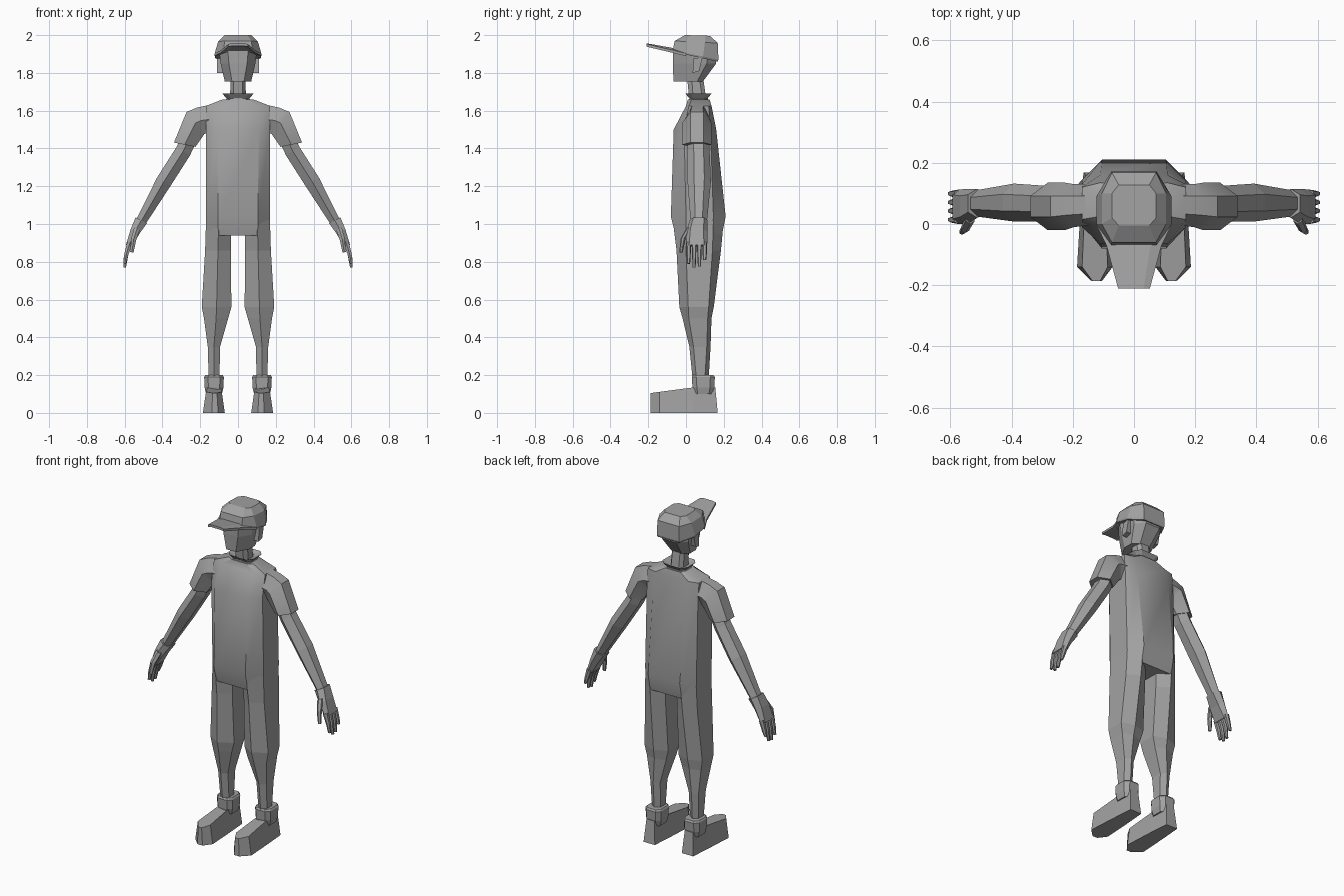
import bpy, bmesh, math

grey = bpy.data.materials.new("plain grey")
grey.diffuse_color = (0.36, 0.36, 0.36, 1)


def loft(name, rings, mirror=False, smooth=None):
    """Skin a list of equal-length point rings and cap both ends."""
    bm = bmesh.new()
    vs = [[bm.verts.new(p) for p in r] for r in rings]
    n = len(rings[0])
    for a, b in zip(vs, vs[1:]):
        for i in range(n):
            j = (i + 1) % n
            bm.faces.new((a[i], a[j], b[j], b[i]))
    bm.faces.new(vs[0][::-1])
    bm.faces.new(vs[-1])
    bmesh.ops.recalc_face_normals(bm, faces=bm.faces)
    me = bpy.data.meshes.new(name)
    bm.to_mesh(me)
    bm.free()
    me.materials.append(grey)
    ob = bpy.data.objects.new(name, me)
    bpy.context.collection.objects.link(ob)
    if mirror:
        ob.modifiers.new("mirror", "MIRROR").use_mirror_merge = False
    if smooth:
        bpy.ops.object.select_all(action='DESELECT')
        ob.select_set(True)
        bpy.context.view_layer.objects.active = ob
        bpy.ops.object.shade_smooth_by_angle(angle=math.radians(smooth))
    return ob


def octagon(z, xf, xs, yf, ysf, ysb, yb, tilt=0.0):
    """Level ring with flat front/back (half width xf) and sides (xs)."""
    pts = [(-xf, yf), (xf, yf), (xs, ysf), (xs, ysb),
           (xf, yb), (-xf, yb), (-xs, ysb), (-xs, ysf)]
    return [(x, y, z + tilt * y) for x, y in pts]


def leg_ring(z, xi, xo, yf, ysf, ysb, yb):
    """Six-sided ring with a ridge at front and back."""
    m = (xi + xo) / 2
    return [(m, yf, z), (xo, ysf, z), (xo, ysb, z),
            (m, yb, z), (xi, ysb, z), (xi, ysf, z)]


def arm_ring(x, z, nx, nz, t, y0, y1, bevel=0.28):
    """Six-sided ring across a limb lying in the xz plane."""
    k = t / math.hypot(nx, nz)
    nx, nz, w = nx * k, nz * k, (y1 - y0) * bevel
    return [(x + nx, y0 + w, z + nz), (x + nx, y1 - w, z + nz), (x, y1, z),
            (x - nx, y1 - w, z - nz), (x - nx, y0 + w, z - nz), (x, y0, z)]


# Torso
loft("shirt_body", [
    octagon(0.94, 0.105, 0.168, -0.055, 0.0, 0.14, 0.19),
    octagon(1.04, 0.105, 0.17, -0.08, 0.0, 0.145, 0.21),
    octagon(1.50, 0.11, 0.17, -0.065, -0.01, 0.13, 0.16),
    octagon(1.625, 0.11, 0.17, 0.0, 0.015, 0.12, 0.135),
    octagon(1.66, 0.05, 0.08, 0.01, 0.03, 0.10, 0.125)], smooth=35)

# Sleeves
loft("sleeve", [
    arm_ring(0.11, 1.56, 0, 1, 0.08, 0.0, 0.13),
    arm_ring(0.195, 1.548, 0.35, 1, 0.072, -0.01, 0.13),
    arm_ring(0.225, 1.535, 0.09, 0.11, 0.075, -0.02, 0.135),
    arm_ring(0.282, 1.42, 1, 0.2, 0.058, -0.02, 0.135)], True, 35)

# Arms
loft("arm", [
    arm_ring(0.245, 1.48, 0.8, 0.5, 0.042, 0.01, 0.12),
    arm_ring(0.29, 1.385, 0.8, 0.5, 0.042, 0.008, 0.125),
    arm_ring(0.392, 1.225, 0.86, 0.5, 0.042, 0.008, 0.132),
    arm_ring(0.518, 1.005, 0.88, 0.45, 0.027, 0.025, 0.11)], True)

# Hands
loft("palm", [
    arm_ring(0.512, 1.02, 0.88, 0.45, 0.034, 0.02, 0.115, 0.2),
    arm_ring(0.545, 0.96, 0.88, 0.45, 0.026, 0.0, 0.115, 0.2),
    arm_ring(0.577, 0.885, 0.95, 0.3, 0.017, 0.0, 0.112, 0.15)], True)
loft("thumb", [
    arm_ring(0.535, 0.975, 0.9, 0.4, 0.016, 0.0, 0.035),
    arm_ring(0.552, 0.92, 0.9, 0.4, 0.014, -0.03, -0.002),
    arm_ring(0.562, 0.85, 0.95, 0.2, 0.009, -0.035, -0.018)], True)
for i, (y, tip) in enumerate([(0.014, 0.79), (0.043, 0.77), (0.071, 0.775), (0.099, 0.81)]):
    loft(f"finger_{i + 1}", [
        arm_ring(0.573, 0.90, 0.95, 0.3, 0.014, y - 0.013, y + 0.013, 0.2),
        arm_ring(0.591, 0.84, 0.97, 0.2, 0.011, y - 0.011, y + 0.011, 0.2),
        arm_ring(0.600, tip, 1, 0.1, 0.007, y - 0.008, y + 0.008, 0.2)], True)

# Legs
loft("leg", [
    leg_ring(1.02, 0.036, 0.169, -0.07, 0.0, 0.145, 0.20),
    leg_ring(0.86, 0.038, 0.174, -0.05, 0.0, 0.14, 0.185),
    leg_ring(0.56, 0.035, 0.192, -0.035, 0.012, 0.12, 0.147),
    leg_ring(0.50, 0.052, 0.18, -0.018, 0.015, 0.115, 0.135),
    leg_ring(0.35, 0.095, 0.16, 0.018, 0.04, 0.11, 0.13),
    leg_ring(0.18, 0.098, 0.155, 0.035, 0.055, 0.10, 0.12)], True)

# Ankle cuffs
def cuff_ring(z, rx, ry):
    return [(0.127 + sx * rx * a, 0.092 + sy * ry * b, z) for sx, sy, a, b in
            [(-1, -1, .6, 1), (1, -1, .6, 1), (1, -1, 1, .6), (1, 1, 1, .6),
             (1, 1, .6, 1), (-1, 1, .6, 1), (-1, 1, 1, .6), (-1, -1, 1, .6)]]


loft("ankle_cuff", [cuff_ring(0.10, 0.042, 0.05), cuff_ring(0.135, 0.05, 0.058),
                    cuff_ring(0.19, 0.052, 0.061), cuff_ring(0.20, 0.046, 0.054)], True)

# Shoes
sole = [(0.105, -0.187), (0.138, -0.187), (0.186, -0.14), (0.175, 0.04), (0.165, 0.168),
        (0.09, 0.168), (0.08, 0.04), (0.07, -0.14)]
loft("shoe", [[(x, y, 0) for x, y in sole],
              [(0.127 + (x - 0.127) * 0.72, min(y, 0.155), 0.105 + 0.03 * min(1, (y + 0.187) / 0.22))
               for x, y in sole]], True)

# Neck and collar
loft("neck", [octagon(1.64, 0.025, 0.042, 0.02, 0.04, 0.09, 0.11),
              octagon(1.78, 0.025, 0.04, 0.005, 0.03, 0.07, 0.09)])
loft("collar", [octagon(1.645, 0.045, 0.07, 0.012, 0.035, 0.10, 0.12),
                octagon(1.665, 0.04, 0.06, 0.018, 0.035, 0.095, 0.115),
                octagon(1.69, 0.055, 0.083, -0.003, 0.03, 0.105, 0.135),
                octagon(1.672, 0.03, 0.045, 0.015, 0.035, 0.095, 0.115)])

# Head and ears
loft("head", [octagon(1.755, 0.032, 0.07, -0.066, 0.005, 0.06, 0.09),
              octagon(1.85, 0.048, 0.092, -0.07, 0.0, 0.11, 0.16),
              octagon(1.93, 0.055, 0.102, -0.07, 0.0, 0.11, 0.155)])
ear = [(0.035, 1.80), (0.07, 1.81), (0.088, 1.885), (0.04, 1.875)]
loft("ear", [[(0.075, y, z) for y, z in ear], [(0.112, y, z) for y, z in ear]], True)

# Cap
loft("cap", [octagon(1.897, 0.072, 0.12, -0.07, 0.0, 0.09, 0.168, -0.225),
             octagon(1.905, 0.074, 0.123, -0.07, 0.0, 0.09, 0.172, -0.2),
             octagon(1.966, 0.072, 0.105, -0.06, 0.0, 0.10, 0.168, -0.05),
             octagon(2.0, 0.05, 0.072, -0.005, 0.02, 0.10, 0.128, -0.03)])

# Cap brim
def brim_ring(y, x, z, drop):
    top = [(-x, z - drop), (-x * 0.6, z), (x * 0.6, z), (x, z - drop)]
    return [(a, y, b) for a, b in top] + [(a, y, b - 0.014) for a, b in top[::-1]]


loft("cap_brim", [brim_ring(-0.21, 0.052, 1.957, 0.004),
                  brim_ring(-0.07, 0.09, 1.932, 0.012),
                  brim_ring(0.0, 0.124, 1.915, 0.012)])
